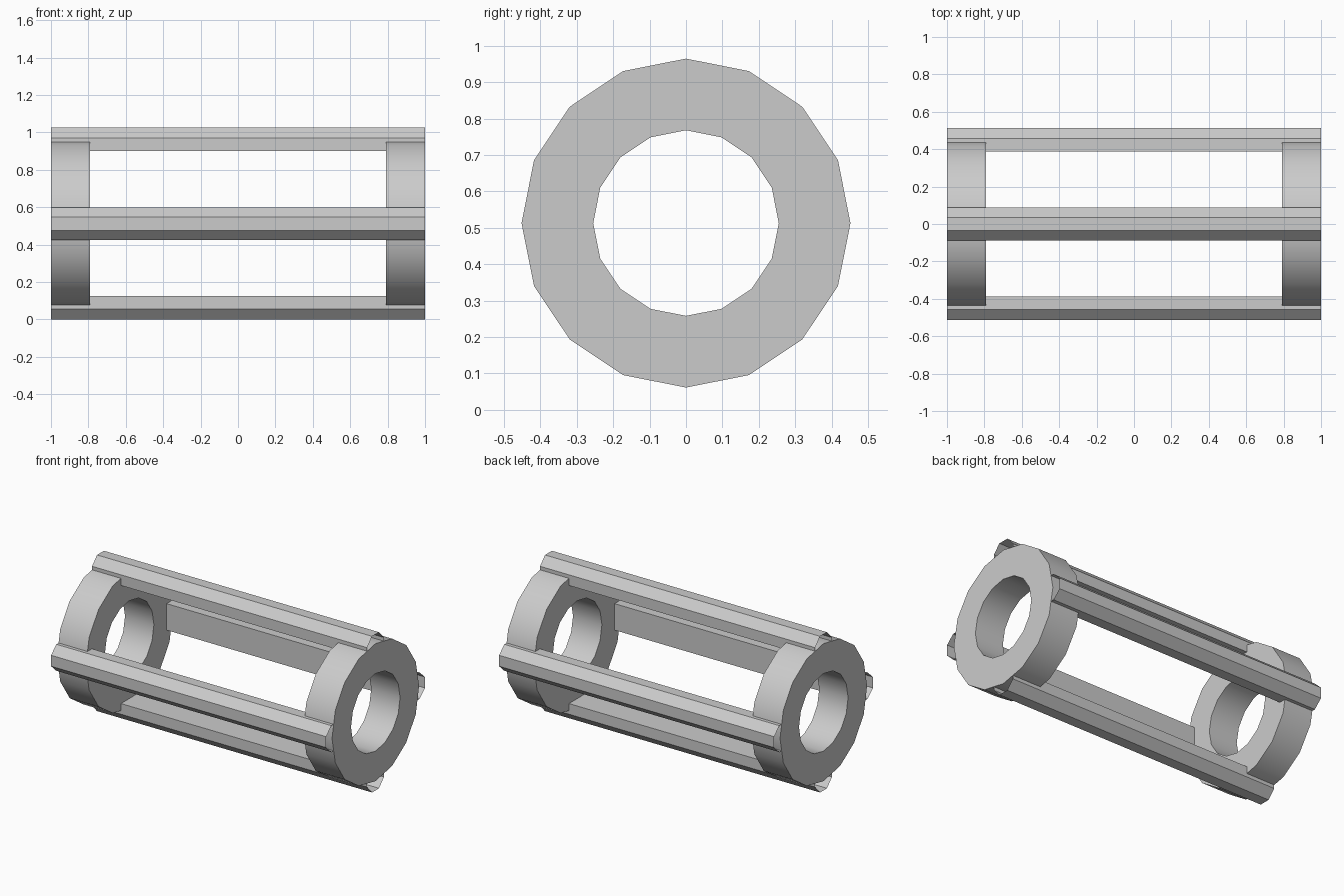
import bpy, bmesh
from math import sin, cos, pi

if "Cube" in bpy.data.objects:
    bpy.data.objects.remove(bpy.data.objects["Cube"])

CZ = 0.513  # height of the cage axis


def finish(name, bm, smooth):
    bmesh.ops.recalc_face_normals(bm, faces=bm.faces)
    mesh = bpy.data.meshes.new(name)
    bm.to_mesh(mesh)
    bm.free()
    ob = bpy.data.objects.new(name, mesh)
    bpy.context.collection.objects.link(ob)
    ob.location.z = CZ
    if smooth:
        bpy.ops.object.select_all(action='DESELECT')
        ob.select_set(True)
        bpy.context.view_layer.objects.active = ob
        bpy.ops.object.shade_smooth_by_angle(angle=pi / 6)
    return ob


def loop(bm, x, pts):
    return [bm.verts.new((x, y, z)) for y, z in pts]


def bridge(bm, a, b):
    n = len(a)
    for i in range(n):
        j = (i + 1) % n
        bm.faces.new((a[i], a[j], b[j], b[i]))


def circle(r, n=16):
    return [(r * sin(2 * pi * i / n), r * cos(2 * pi * i / n)) for i in range(n)]


# End rings: 16-sided thick collars
for side, x0, x1 in (("left", -1, -0.79), ("right", 0.79, 1)):
    bm = bmesh.new()
    loops = [loop(bm, x, circle(r)) for x, r in
             ((x0, 0.452), (x1, 0.452), (x1, 0.255), (x0, 0.255))]
    for k in range(4):
        bridge(bm, loops[k], loops[(k + 1) % 4])
    finish(side + "_end_ring", bm, True)

# Four chamfered rails with open ends
profile = [(-0.087, 0.388), (-0.087, 0.458), (-0.036, 0.513),
           (0.036, 0.513), (0.087, 0.458), (0.087, 0.388)]
for k, name in enumerate(("top", "front", "bottom", "back")):
    bm = bmesh.new()
    bridge(bm, loop(bm, -1, profile), loop(bm, 1, profile))
    rail = finish(name + "_rail", bm, False)
    rail.rotation_euler.x = k * pi / 2
